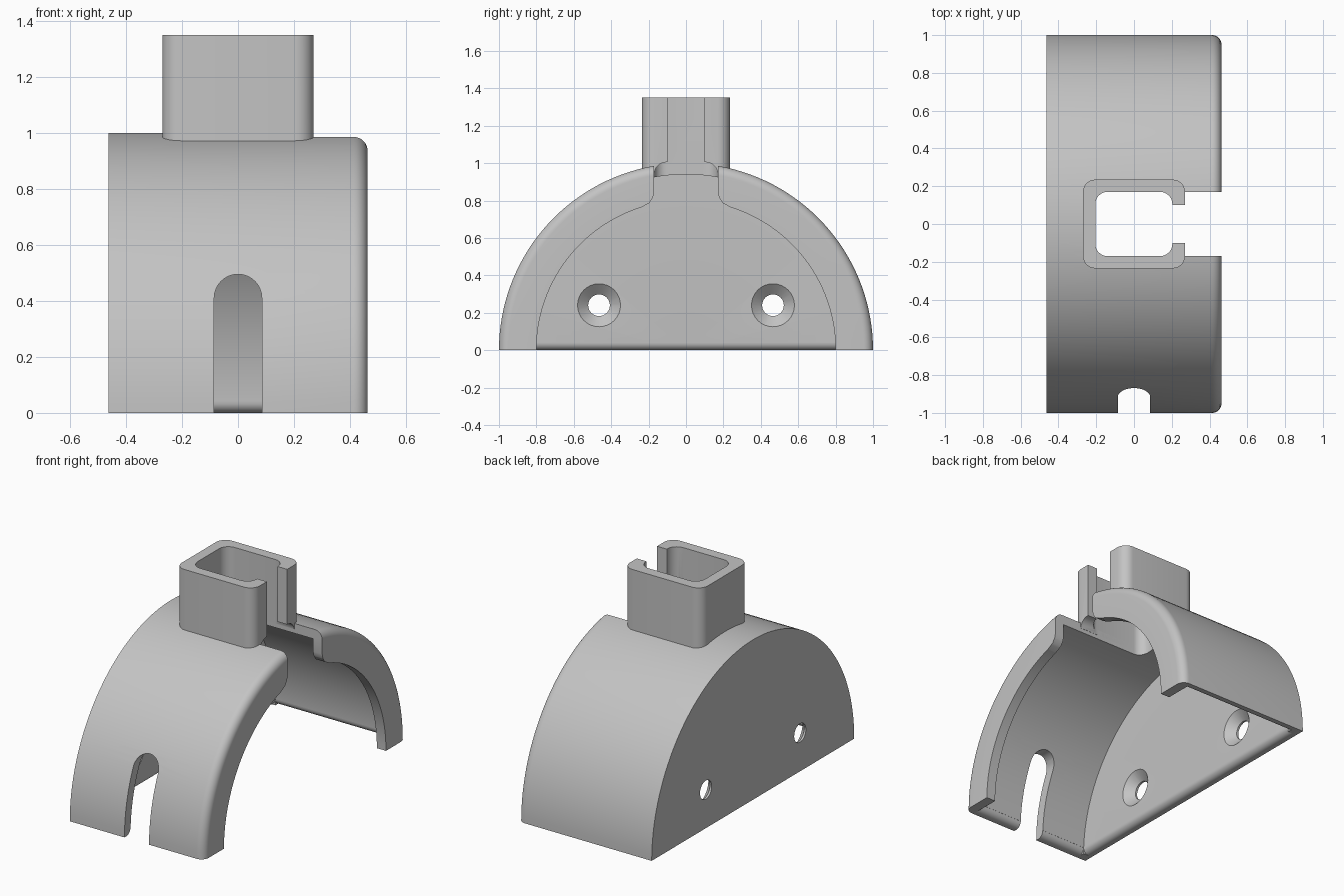
import bpy, bmesh
from math import pi, sin, cos
from mathutils import Matrix, Vector

if "Cube" in bpy.data.objects:
    bpy.data.objects.remove(bpy.data.objects["Cube"], do_unlink=True)

grey = bpy.data.materials.new("plain_grey")
grey.use_nodes = True
grey.diffuse_color = (0.55, 0.55, 0.55, 1)
grey.node_tree.nodes["Principled BSDF"].inputs["Base Color"].default_value = grey.diffuse_color

HALF = 0.463       # half length along x
INNER = 0.94       # inside radius of the shell
PLATE = -0.40      # inner face of the end plate
SLOT = 0.17        # half width of the top slot


def finish(name, bm):
    bmesh.ops.recalc_face_normals(bm, faces=bm.faces)
    mesh = bpy.data.meshes.new(name)
    bm.to_mesh(mesh)
    bm.free()
    mesh.materials.append(grey)
    ob = bpy.data.objects.new(name, mesh)
    bpy.context.collection.objects.link(ob)
    return ob


def prism(name, points, axis, lo, hi):
    """Extrude a 2D outline along the x, y or z axis."""
    place = {"x": lambda a, b, t: (t, a, b),
             "y": lambda a, b, t: (a, t, b),
             "z": lambda a, b, t: (a, b, t)}[axis]
    bm = bmesh.new()
    low = [bm.verts.new(place(a, b, lo)) for a, b in points]
    high = [bm.verts.new(place(a, b, hi)) for a, b in points]
    bm.faces.new(low)
    bm.faces.new(high)
    n = len(points)
    for i in range(n):
        j = (i + 1) % n
        bm.faces.new((low[i], low[j], high[j], high[i]))
    return finish(name, bm)


def lathe(name, profile, steps, y=0, z=0):
    """Turn an (x, radius) profile about a line parallel to x."""
    bm = bmesh.new()
    verts = [bm.verts.new((x, r, 0)) for x, r in profile]
    edges = [bm.edges.new(pair) for pair in zip(verts, verts[1:])]
    bmesh.ops.spin(bm, geom=verts + edges, cent=(0, 0, 0), axis=(1, 0, 0),
                   angle=2 * pi, steps=steps)
    bmesh.ops.remove_doubles(bm, verts=bm.verts, dist=1e-5)
    bmesh.ops.transform(bm, matrix=Matrix.Translation(Vector((0, y, z))), verts=bm.verts)
    return finish(name, bm)


def arc(cx, cy, r, start, end, n=8):
    return [(cx + r * cos(start + (end - start) * i / n),
             cy + r * sin(start + (end - start) * i / n)) for i in range(n + 1)]


def rect(x0, x1, y0, y1):
    return [(x0, y0), (x1, y0), (x1, y1), (x0, y1)]


def round_rect(x0, x1, y0, y1, r):
    corners = [(x1 - r, y1 - r), (x0 + r, y1 - r), (x0 + r, y0 + r), (x1 - r, y0 + r)]
    return [p for i, (x, y) in enumerate(corners)
            for p in arc(x, y, r, i * pi / 2, (i + 1) * pi / 2)]


def cut(target, *cutters):
    for cutter in cutters:
        mod = target.modifiers.new("cut", "BOOLEAN")
        mod.operation = "DIFFERENCE"
        mod.solver = "EXACT"
        mod.object = cutter
        bpy.context.view_layer.objects.active = target
        bpy.ops.object.modifier_apply(modifier=mod.name)
        bpy.data.objects.remove(cutter, do_unlink=True)


# Arched cover: end plate, thin shell and inward lip turned in one piece
soft = 0.05
profile = [(-HALF, 0), (-HALF, 1)]
profile += arc(HALF - soft, 1 - soft, soft, pi / 2, 0)
profile += [(HALF, 0.8), (0.4, 0.8), (0.4, INNER), (PLATE, INNER), (PLATE, 0)]
cover = lathe("arched_cover", profile, 144)
cut(cover, prism("lower_half", rect(-2, 2, -2, 0), "x", -1, 1))

# Arched cable notch in the front side
notch = arc(0, 0.41, 0.085, 0, pi, 16) + [(-0.085, -0.2), (0.085, -0.2)]
cut(cover, prism("notch", notch, "y", -1.2, -0.5))

# Top slot with rounded lip corners, and the opening under the socket
side = [(SLOT, 1.2), (SLOT, 0.845), (0.177, 0.815), (0.196, 0.787), (0.24, 0.763), (0.24, 0.6)]
outline = side + [(-y, z) for y, z in reversed(side)]
bore = round_rect(-0.205, 0.203, -SLOT, SLOT, 0.065)
cut(cover,
    prism("top_slot", outline, "x", 0.1, 0.6),
    prism("bore", bore, "z", 0.5, 1.6))

# Countersunk screw holes in the end plate
for y in (-0.465, 0.465):
    hole = [(-0.6, 0), (-0.6, 0.058), (-0.45, 0.058), (PLATE, 0.115), (-0.35, 0.115), (-0.35, 0)]
    cut(cover, lathe("screw_hole", hole, 32, y, 0.24))

# Rounded inside bottom edges of the shell and plate
r = 0.04
for s in (-1, 1):
    edge = arc(s * (INNER + r), r, r, pi if s > 0 else 0, 1.5 * pi if s > 0 else -pi / 2)
    edge += [(s * (INNER + r), -0.1), (s * 0.88, -0.1), (s * 0.88, r)]
    cut(cover, prism("shell_edge", edge, "x", PLATE, 0.4))
edge = arc(PLATE - r, r, r, 0, -pi / 2)
edge += [(PLATE - r, -0.1), (-0.35, -0.1), (-0.35, r)]
cut(cover, prism("plate_edge", edge, "y", -INNER, INNER))

# Square socket, saddled onto the cover and split at one end
socket = prism("socket", round_rect(-0.27, 0.27, -0.235, 0.235, 0.065), "z", 0.85, 1.35)
mouth = [(SLOT, 0.7)] + arc(SLOT - 0.065, 0.94, 0.065, 0, pi / 2)
mouth += [(-y, z) for y, z in reversed(mouth)]
cut(socket,
    lathe("saddle", [(-1, 0), (-1, 0.965), (1, 0.965), (1, 0)], 144),
    prism("bore", bore, "z", 0.5, 1.6),
    prism("split", rect(-0.1, 0.1, 0.6, 1.6), "x", 0.1, 0.6),
    prism("mouth", mouth, "x", 0.1, 0.6))

# Smooth shading with crisp edges
for ob in (cover, socket):
    bpy.ops.object.select_all(action="DESELECT")
    ob.select_set(True)
    bpy.context.view_layer.objects.active = ob
    bpy.ops.object.shade_smooth_by_angle(angle=pi / 6)
